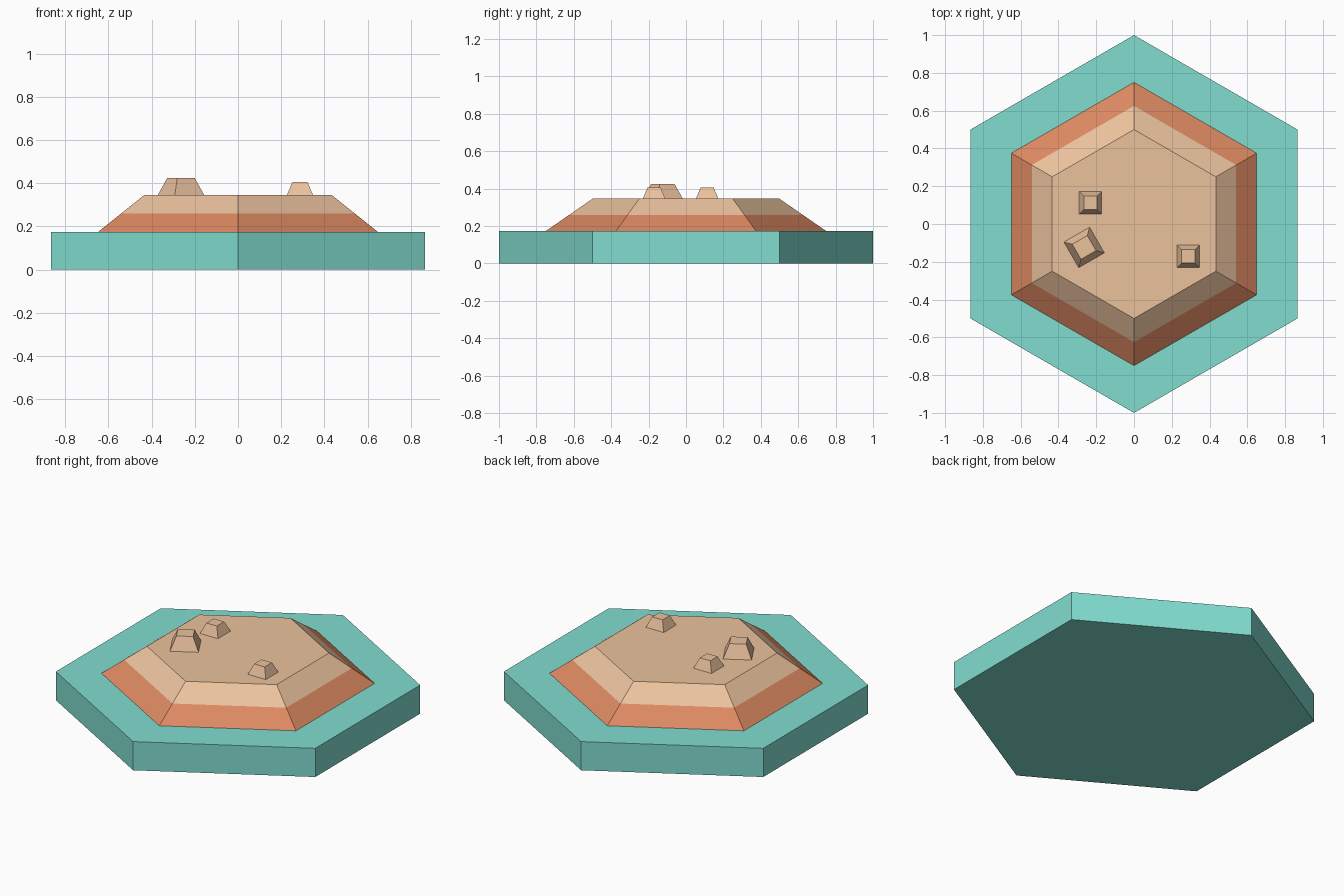
import bpy, bmesh
from math import cos, sin, pi, radians, sqrt

if "Cube" in bpy.data.objects:
    bpy.data.objects.remove(bpy.data.objects["Cube"])


def material(name, color):
    m = bpy.data.materials.new(name)
    m.diffuse_color = (*color, 1)
    m.use_nodes = True
    m.node_tree.nodes["Principled BSDF"].inputs["Base Color"].default_value = m.diffuse_color
    return m


TEAL = material("teal", (0.22, 0.72, 0.63))
CLAY = material("clay", (0.72, 0.25, 0.12))
SAND = material("sand", (0.83, 0.54, 0.34))


def stack(name, sides, profile, mats, center=(0, 0), turn=0.0):
    """Closed stack of polygon rings; profile is (radius, z), one material per band."""
    bm = bmesh.new()
    rings = []
    for r, z in profile:
        angles = [turn + 2 * pi * i / sides for i in range(sides)]
        rings.append([bm.verts.new((center[0] + r * cos(a), center[1] + r * sin(a), z))
                      for a in angles])
    for band, (lo, hi) in enumerate(zip(rings, rings[1:])):
        for i in range(sides):
            j = (i + 1) % sides
            bm.faces.new((lo[i], lo[j], hi[j], hi[i])).material_index = band
    bm.faces.new(rings[0][::-1])
    bm.faces.new(rings[-1]).material_index = len(mats) - 1
    mesh = bpy.data.meshes.new(name)
    bm.to_mesh(mesh)
    bm.free()
    for m in mats:
        mesh.materials.append(m)
    obj = bpy.data.objects.new(name, mesh)
    bpy.context.collection.objects.link(obj)
    return obj


BASE_Z, TOP_Z = 0.173, 0.346

# Hexagonal base slab
stack("hex_base", 6, [(1, 0), (1, BASE_Z)], [TEAL], turn=pi / 2)

# Sloped mound: clay lower half, sand upper half and plateau
stack("mound", 6, [(0.75, BASE_Z), (0.625, (BASE_Z + TOP_Z) / 2), (0.5, TOP_Z)],
      [CLAY, SAND], turn=pi / 2)

# Tapered square rocks: name, centre, bottom width, top width, top z, turn
for name, c, bottom, top, z, deg in [
    ("large_rock", (-0.264, -0.124), 0.157, 0.092, 0.425, 30),
    ("small_rock_left", (-0.231, 0.113), 0.12, 0.07, 0.406, 0),
    ("small_rock_right", (0.287, -0.171), 0.12, 0.07, 0.406, 0),
]:
    stack(name, 4, [(bottom / sqrt(2), TOP_Z), (top / sqrt(2), z)], [SAND],
          center=c, turn=radians(45 + deg))
